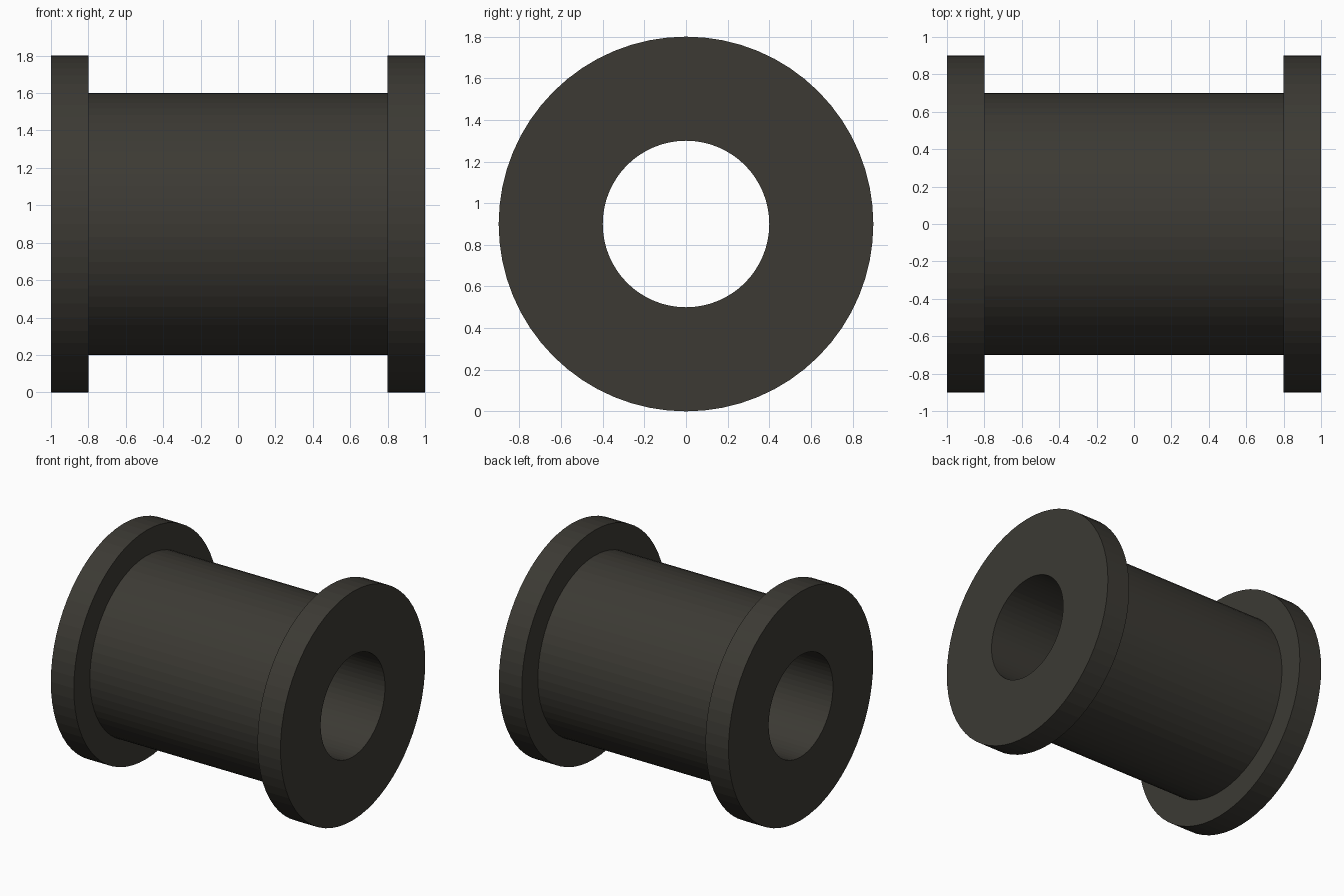
import bpy, bmesh
from math import cos, sin, tau

if "Cube" in bpy.data.objects:
    bpy.data.objects.remove(bpy.data.objects["Cube"])

SIDES = 64
AXIS_Z = 0.9
BORE, BARREL, FLANGE = 0.4, 0.7, 0.9

# Closed half-section (x, radius): bore, flanges and barrel
profile = [(-1, BORE), (-1, FLANGE), (-0.8, FLANGE), (-0.8, BARREL),
           (0.8, BARREL), (0.8, FLANGE), (1, FLANGE), (1, BORE)]


def lathe_x(name, section, sides):
    """Revolve a closed section around the horizontal x axis."""
    bm = bmesh.new()
    rings = [[bm.verts.new((x, r * sin(tau * i / sides), AXIS_Z + r * cos(tau * i / sides)))
              for x, r in section] for i in range(sides)]
    n = len(section)
    for i in range(sides):
        a, b = rings[i], rings[(i + 1) % sides]
        for j in range(n):
            k = (j + 1) % n
            bm.faces.new((a[j], a[k], b[k], b[j]))
    bmesh.ops.recalc_face_normals(bm, faces=bm.faces)
    mesh = bpy.data.meshes.new(name)
    bm.to_mesh(mesh)
    bm.free()
    obj = bpy.data.objects.new(name, mesh)
    bpy.context.collection.objects.link(obj)
    return obj


# Flanged bushing in dark rubber
bushing = lathe_x("flanged_bushing", profile, SIDES)
rubber = bpy.data.materials.new("dark_rubber")
rubber.diffuse_color = (0.045, 0.042, 0.034, 1)
rubber.use_nodes = True
rubber.node_tree.nodes["Principled BSDF"].inputs["Base Color"].default_value = rubber.diffuse_color
bushing.data.materials.append(rubber)
